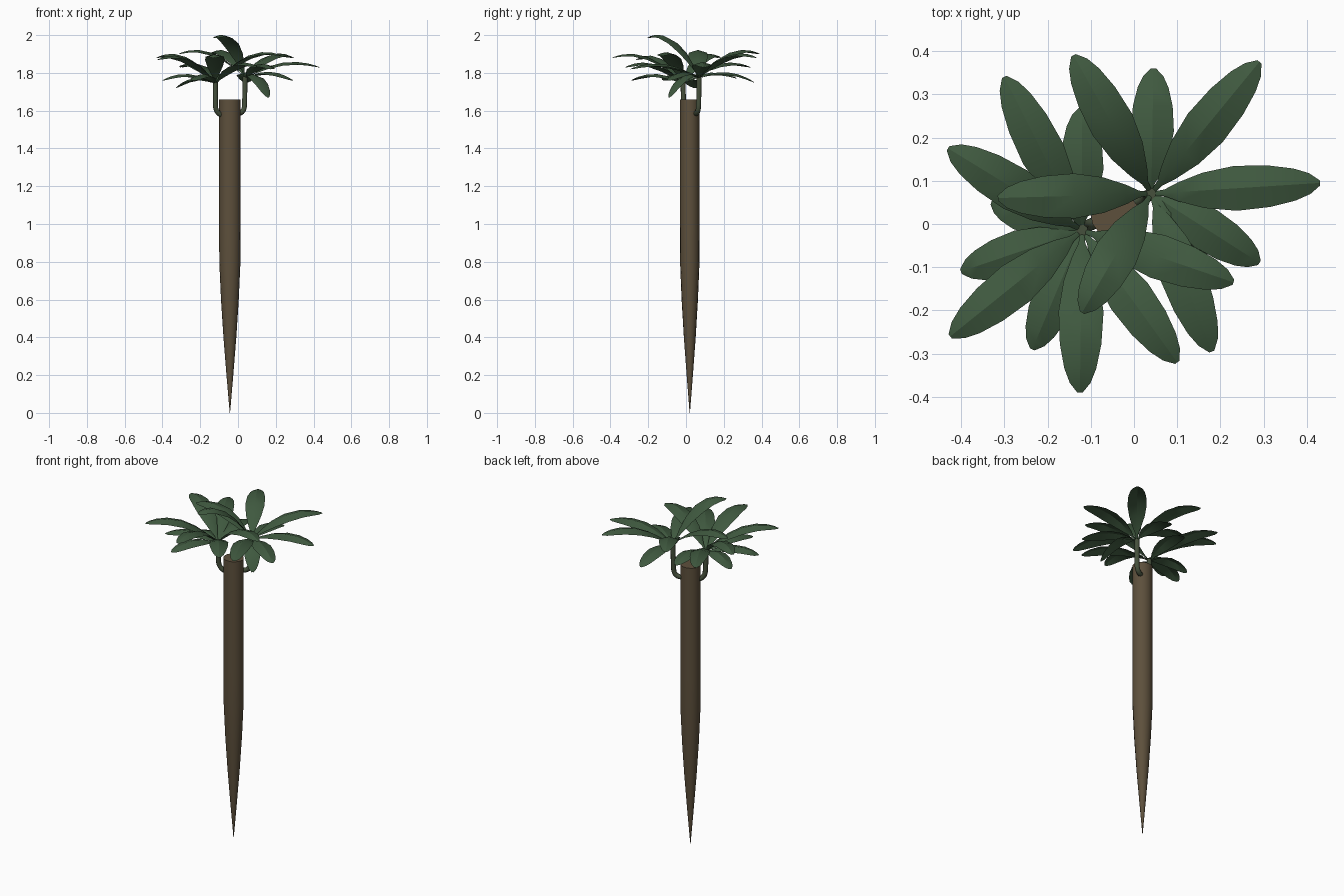
import bpy, bmesh, math
from mathutils import Vector

if "Cube" in bpy.data.objects:
    bpy.data.objects.remove(bpy.data.objects["Cube"])


def material(name, color):
    m = bpy.data.materials.new(name)
    m.diffuse_color = (*color, 1)
    m.use_nodes = True
    m.node_tree.nodes["Principled BSDF"].inputs["Base Color"].default_value = m.diffuse_color
    return m


bark = material("bark", (0.11, 0.08, 0.045))
stem_green = material("stem_green", (0.06, 0.08, 0.045))
leaf_green = material("leaf_green", (0.05, 0.10, 0.05))


def finish(name, bm, mat, angle=40):
    mesh = bpy.data.meshes.new(name)
    bm.to_mesh(mesh)
    bm.free()
    ob = bpy.data.objects.new(name, mesh)
    bpy.context.collection.objects.link(ob)
    mesh.materials.append(mat)
    bpy.context.view_layer.objects.active = ob
    ob.select_set(True)
    bpy.ops.object.shade_smooth_by_angle(angle=math.radians(angle))
    ob.select_set(False)
    return ob


# Trunk: flat-topped cane tapering to a point at the bottom
def trunk():
    bm = bmesh.new()
    n, rings = 16, []
    for r, z in [(0.001, 0), (0.018, 0.2), (0.034, 0.4), (0.047, 0.6), (0.056, 0.8), (0.057, 1.0), (0.057, 1.66)]:
        rings.append([bm.verts.new((-0.043 + r * math.cos(i * math.tau / n),
                                    0.02 + 0.92 * r * math.sin(i * math.tau / n), z)) for i in range(n)])
    for a, b in zip(rings, rings[1:]):
        for i in range(n):
            bm.faces.new((a[i], a[(i + 1) % n], b[(i + 1) % n], b[i]))
    bm.faces.new(rings[-1])
    bm.faces.new(rings[0][::-1])
    finish("trunk", bm, bark)


# Side shoots: tubes that leave the trunk and bend upward
def shoot(name, points, radius):
    cu = bpy.data.curves.new(name, "CURVE")
    cu.dimensions = "3D"
    cu.bevel_depth = radius
    cu.bevel_resolution = 2
    cu.use_fill_caps = True
    cu.resolution_u = 5
    sp = cu.splines.new("NURBS")
    sp.points.add(len(points) - 1)
    for p, co in zip(sp.points, points):
        p.co = (*co, 1)
    sp.use_endpoint_u = True
    sp.order_u = 3
    ob = bpy.data.objects.new(name, cu)
    bpy.context.collection.objects.link(ob)
    cu.materials.append(stem_green)


# Leaf strip: short stalk, broad blade drooping either side of the midrib, arched lengthwise
WIDTHS = [(0, .004), (.08, .008), (.16, .022), (.31, .041), (.50, .052),
          (.70, .048), (.85, .037), (.94, .024), (1, .006)]


def add_leaf(bm, base, tip):
    base, tip = Vector(base), Vector(tip)
    ctrl = base.lerp(tip, 0.5)
    ctrl.z = max(tip.z, base.z) + 0.065
    flat = Vector((tip.x - base.x, tip.y - base.y, 0))
    side = Vector((-flat.y, flat.x, 0)).normalized()
    scale = 0.75 + 0.25 * min(1, flat.length / 0.35)
    rows = []
    for t, w in WIDTHS:
        p = base * (1 - t) ** 2 + ctrl * (2 * t * (1 - t)) + tip * t * t
        w *= scale
        droop = Vector((0, 0, 0.3 * w))
        p += droop * 0.4
        rows.append([bm.verts.new(v) for v in (p - side * w - droop, p, p + side * w - droop)])
    for a, b in zip(rows, rows[1:]):
        for i in range(2):
            bm.faces.new((a[i], b[i], b[i + 1], a[i + 1]))


def rosette(name, base, tips):
    bm = bmesh.new()
    for tip in tips:
        add_leaf(bm, base, tip)
    finish(name, bm, leaf_green, 30)


trunk()
shoot("left_shoot", [(-0.085, 0.005, 1.575), (-0.118, -0.008, 1.59), (-0.12, -0.015, 1.66), (-0.12, -0.015, 1.75)], 0.014)
shoot("right_shoot", [(-0.005, 0.05, 1.585), (0.033, 0.065, 1.585), (0.036, 0.068, 1.67), (0.037, 0.07, 1.78)], 0.014)

rosette("left_leaves", (-0.12, -0.015, 1.74), [
    (-0.43, 0.175, 1.88), (-0.30, 0.34, 1.83), (-0.40, -0.11, 1.76), (-0.425, -0.26, 1.87),
    (-0.235, -0.29, 1.76), (-0.125, -0.39, 1.88), (0.10, -0.32, 1.83), (0.23, -0.135, 1.89),
    (-0.12, 0.27, 1.77), (-0.33, 0.05, 1.72)])
rosette("right_leaves", (0.04, 0.07, 1.77), [
    (-0.14, 0.39, 1.90), (0.29, 0.375, 1.88), (0.43, 0.095, 1.83), (0.29, -0.09, 1.76),
    (0.18, -0.295, 1.82), (-0.12, -0.205, 1.985), (-0.315, 0.06, 1.90), (0.045, 0.36, 1.75),
    (0.16, -0.09, 1.67)])
